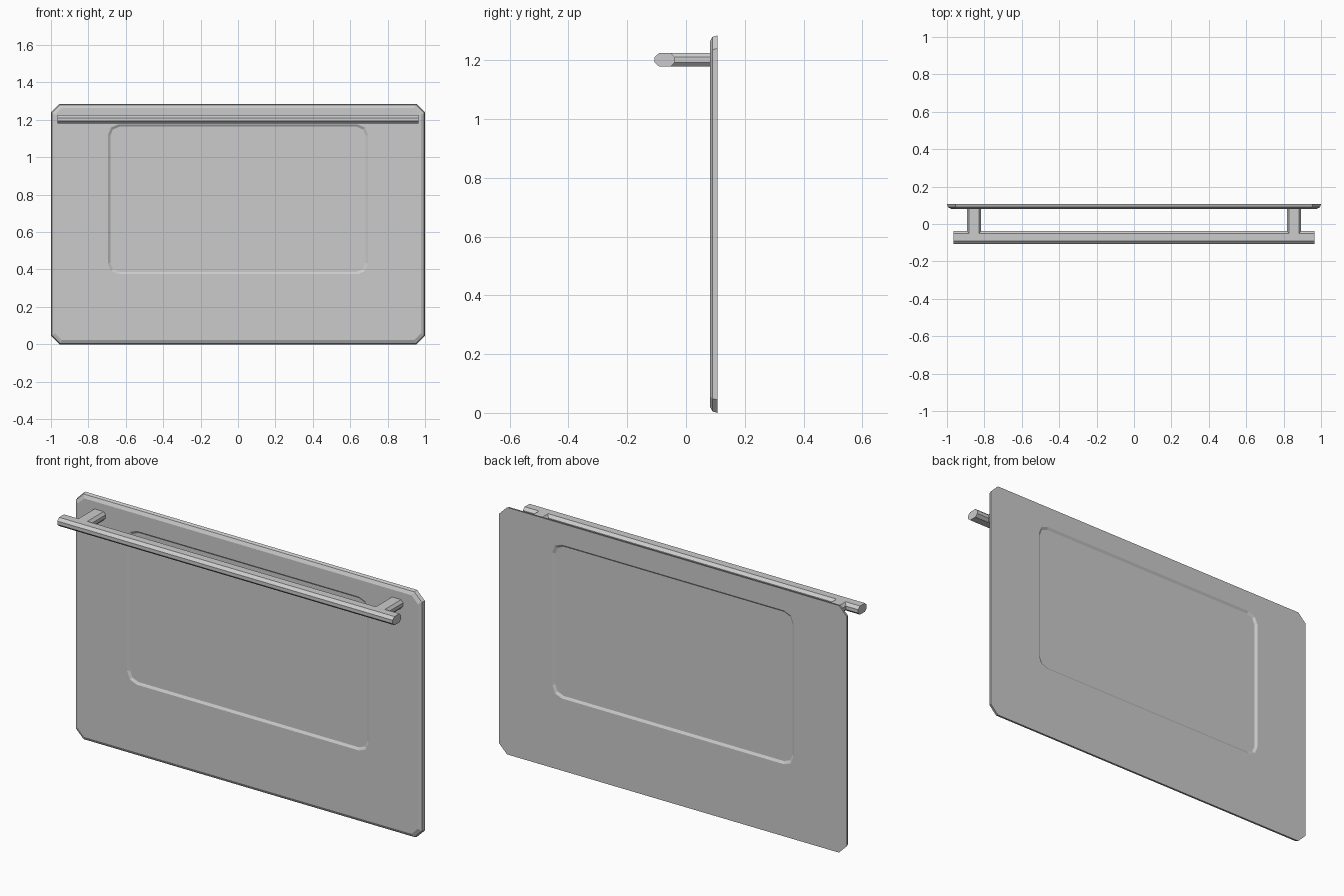
import bpy, bmesh, math
from mathutils import Vector

cube = bpy.data.objects.get("Cube")
if cube:
    bpy.data.objects.remove(cube, do_unlink=True)

grey = bpy.data.materials.new("plain grey")
grey.use_nodes = True
grey.diffuse_color = (0.6, 0.6, 0.6, 1)
grey.node_tree.nodes["Principled BSDF"].inputs["Base Color"].default_value = (0.6, 0.6, 0.6, 1)


def finish(bm, name):
    bmesh.ops.recalc_face_normals(bm, faces=bm.faces)
    mesh = bpy.data.meshes.new(name)
    bm.to_mesh(mesh)
    bm.free()
    mesh.materials.append(grey)
    obj = bpy.data.objects.new(name, mesh)
    bpy.context.collection.objects.link(obj)
    return obj


def outline(half_w, z0, z1, corner, mid):
    """Rectangle in x, z with three points per corner; mid sets how round it is."""
    points = []
    for sx, top in ((1, True), (-1, True), (-1, False), (1, False)):
        sz, z = (1, z1) if top else (-1, z0)
        arc = [Vector((sx * half_w, z - sz * corner)),
               Vector((sx * (half_w - corner * mid), z - sz * corner * mid)),
               Vector((sx * (half_w - corner), z))]
        points += arc if sx * sz > 0 else arc[::-1]
    return points


def loft(bm, rings):
    """Join consecutive rings with quads and cap both ends."""
    loops = [[bm.verts.new(p) for p in ring] for ring in rings]
    for a, b in zip(loops, loops[1:]):
        for i in range(len(a)):
            j = (i + 1) % len(a)
            bm.faces.new((a[i], a[j], b[j], b[i]))
    bm.faces.new(loops[0])
    bm.faces.new(loops[-1])


# Door panel: pane, sloped recess, face, bevelled rim, then the same at the back
def edge(y, inset):
    return [(p.x, y, p.y) for p in
            outline(1 - inset, inset, 1.285 - inset, 0.045 - inset * 0.4, 0.5)]


def window(y, inset):
    round_mid = 1 - math.sqrt(0.5)
    return [(p.x, y, p.y) for p in
            outline(0.695 - inset, 0.375 + inset, 1.175 - inset, 0.055 - inset * 0.5, round_mid)]


FRONT, BACK = 0.081, 0.107
bm = bmesh.new()
loft(bm, [window(FRONT + 0.008, 0.012), window(FRONT, 0), edge(FRONT, 0.022),
          edge(FRONT + 0.009, 0.005), edge(BACK, 0), window(BACK, 0),
          window(BACK - 0.008, 0.012)])
finish(bm, "door_panel")


# Handle: flattened eight-sided bars
def octagon(half_w, half_h, flat_w, flat_h):
    quarter = [(half_w, flat_h), (flat_w, half_h)]
    upper = quarter + [(-u, v) for u, v in reversed(quarter)]
    return upper + [(-u, -v) for u, v in upper]


HANDLE_Y, HANDLE_Z = -0.072, 1.202
bar = octagon(0.035, 0.0225, 0.02, 0.009)
bm = bmesh.new()
loft(bm, [[(x, HANDLE_Y + u, HANDLE_Z + v) for u, v in bar] for x in (-0.965, 0.965)])
finish(bm, "handle_bar")

post = octagon(0.038, 0.0225, 0.026, 0.009)
for side, name in ((1, "left_handle_post"), (-1, "right_handle_post")):
    bm = bmesh.new()
    loft(bm, [[(side * 0.856 + u, y, HANDLE_Z + v) for u, v in post]
              for y in (HANDLE_Y, FRONT + 0.002)])
    finish(bm, name)
